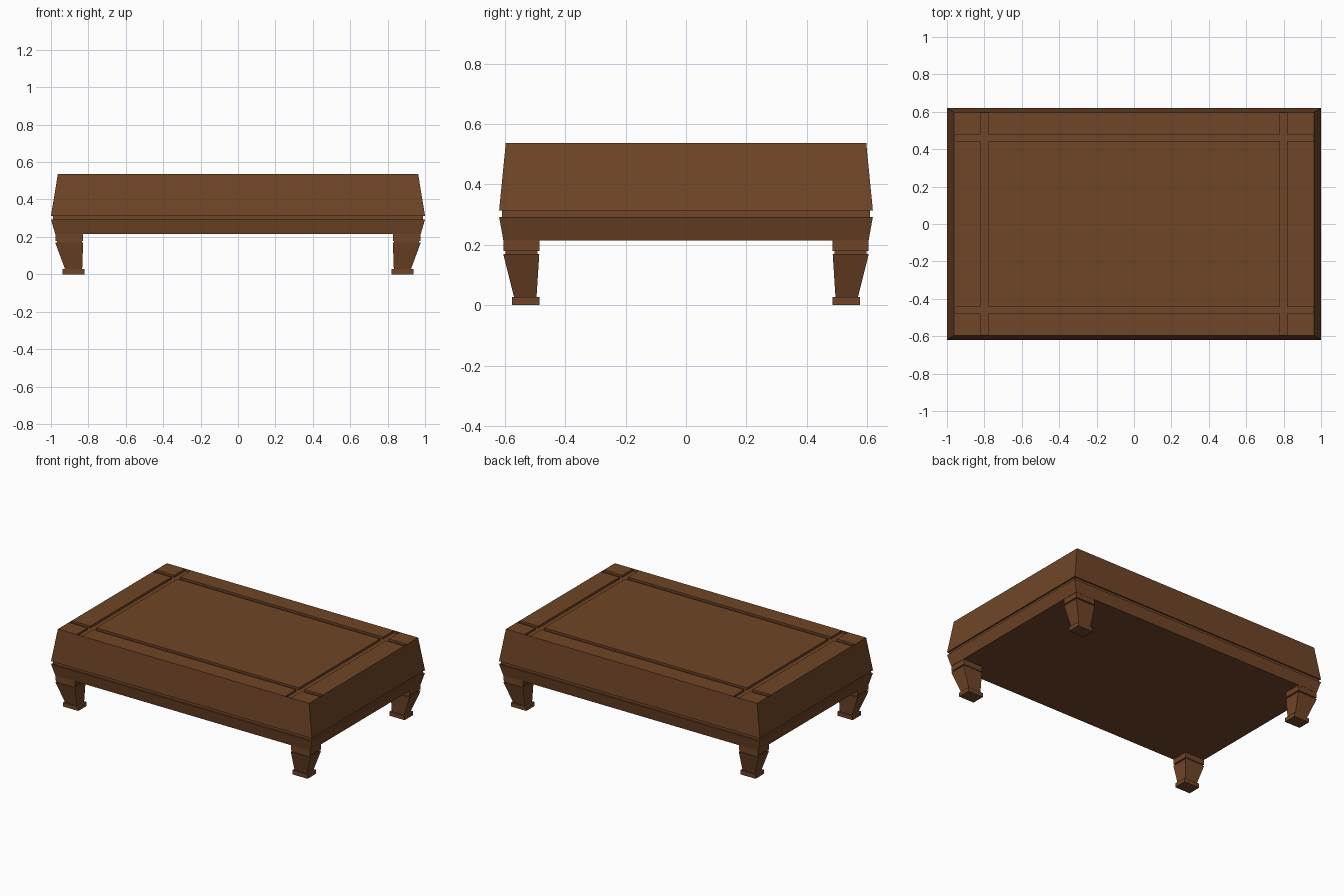
import bpy, bmesh

if "Cube" in bpy.data.objects:
    bpy.data.objects.remove(bpy.data.objects["Cube"])

wood = bpy.data.materials.new("brown_wood")
wood.diffuse_color = (0.16, 0.06, 0.02, 1)
wood.use_nodes = True
wood.node_tree.nodes["Principled BSDF"].inputs["Base Color"].default_value = wood.diffuse_color


def loft(name, sections):
    """Stack of rectangles (x0, x1, y0, y1, z), bottom to top, closed with caps."""
    bm = bmesh.new()
    rings = [[bm.verts.new(p) for p in ((x0, y0, z), (x1, y0, z), (x1, y1, z), (x0, y1, z))]
             for x0, x1, y0, y1, z in sections]
    for a, b in zip(rings, rings[1:]):
        for i in range(4):
            j = (i + 1) % 4
            bm.faces.new((a[i], a[j], b[j], b[i]))
    bm.faces.new(rings[0][::-1])
    bm.faces.new(rings[-1])
    bmesh.ops.recalc_face_normals(bm, faces=bm.faces)
    mesh = bpy.data.meshes.new(name)
    bm.to_mesh(mesh)
    bm.free()
    mesh.materials.append(wood)
    ob = bpy.data.objects.new(name, mesh)
    bpy.context.collection.objects.link(ob)
    return ob


def centred(hx, hy, z):
    return (-hx, hx, -hy, hy, z)


# Table body: apron, recessed seam and tapering top block
body = loft("table_body", [
    centred(0.977, 0.605, 0.215), centred(1.0, 0.619, 0.293),
    centred(0.99, 0.61, 0.293), centred(0.99, 0.61, 0.313),
    centred(1.0, 0.619, 0.313), centred(0.963, 0.597, 0.537)])

# Shallow crossing channels in the top, stopping just inside the edge
DEPTH = 0.015
lo, hi = 0.537 - DEPTH, 0.6
channels = []
for s in (-1, 1):
    channels.append((s * 0.8 - 0.022, s * 0.8 + 0.022, -0.594, 0.594))
    channels.append((-0.96, 0.96, s * 0.46 - 0.016, s * 0.46 + 0.016))
for x0, x1, y0, y1 in channels:
    cutter = loft("channel_cutter", [(x0, x1, y0, y1, lo), (x0, x1, y0, y1, hi)])
    cutter.hide_render = True
    mod = body.modifiers.new("channel", 'BOOLEAN')
    mod.operation = 'DIFFERENCE'
    mod.solver = 'EXACT'
    mod.object = cutter
    bpy.context.view_layer.objects.active = body
    bpy.ops.object.modifier_apply(modifier=mod.name)
    bpy.data.objects.remove(cutter)

# Legs: foot block, tapered shaft, thin neck and upper block (inner x, outer x, inner y, outer y, z)
LEG = [(0.82, 0.937, 0.486, 0.577, 0.0), (0.82, 0.937, 0.486, 0.577, 0.028),
       (0.833, 0.925, 0.495, 0.570, 0.028), (0.828, 0.977, 0.486, 0.605, 0.169),
       (0.835, 0.968, 0.492, 0.598, 0.169), (0.835, 0.968, 0.492, 0.598, 0.179),
       (0.828, 0.975, 0.486, 0.604, 0.179), (0.828, 0.975, 0.486, 0.604, 0.22)]
for sy, row in ((-1, "front"), (1, "back")):
    for sx, side in ((-1, "left"), (1, "right")):
        loft(f"{row}_{side}_leg",
             [(sx * a, sx * b, sy * c, sy * d, z) for a, b, c, d, z in LEG])
